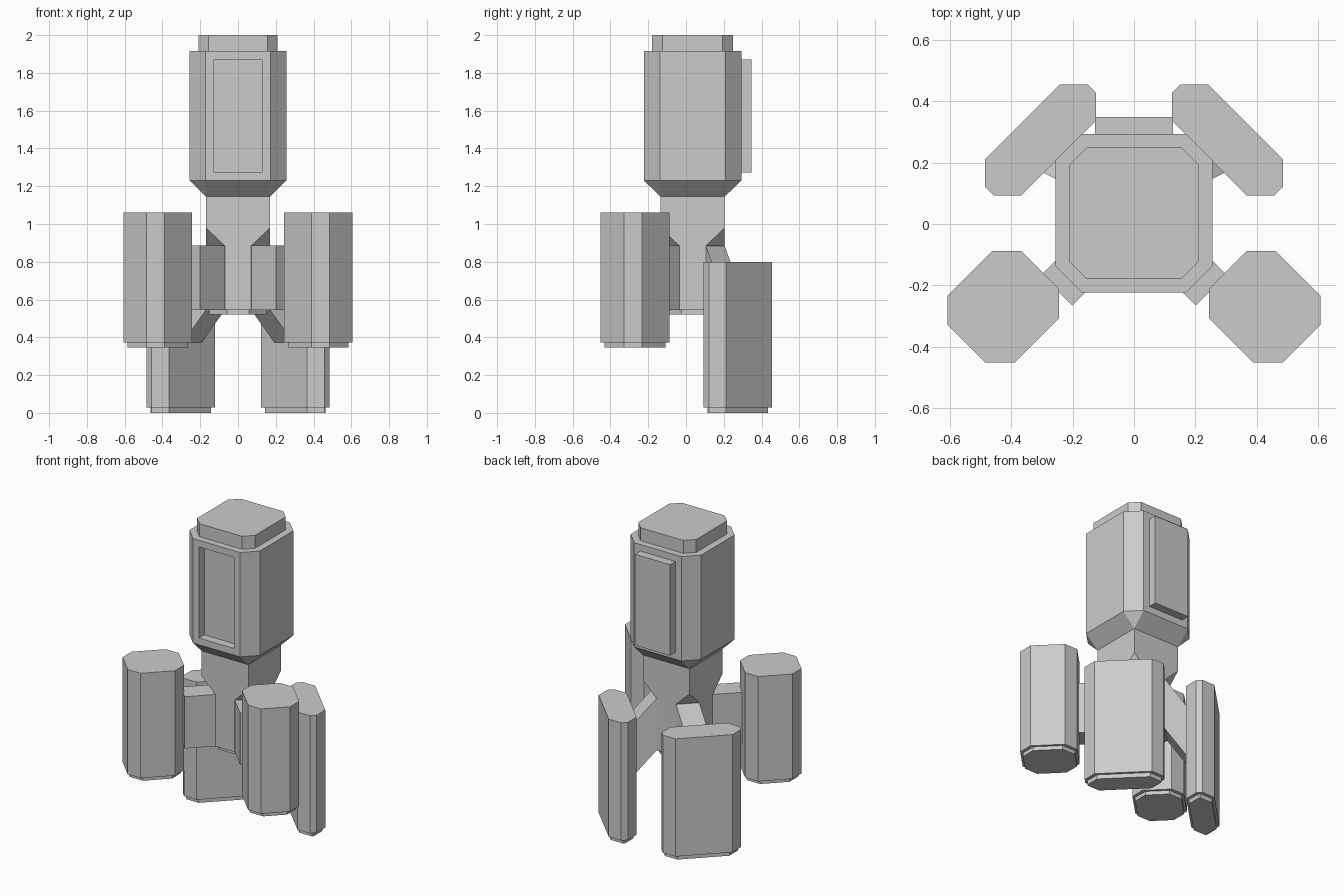
import bpy, bmesh
from mathutils import Vector

if "Cube" in bpy.data.objects:
    bpy.data.objects.remove(bpy.data.objects["Cube"])

GREY = bpy.data.materials.new("light_grey")
GREY.diffuse_color = (0.6, 0.6, 0.6, 1)
GREY.use_nodes = True
GREY.node_tree.nodes["Principled BSDF"].inputs["Base Color"].default_value = GREY.diffuse_color
S = 2 ** -0.5


def octagon(cx, cy, hx, hy, c):
    """Rectangle with cut corners, counter-clockwise."""
    pts = [(hx, -hy + c), (hx, hy - c), (hx - c, hy), (-hx + c, hy),
           (-hx, hy - c), (-hx, -hy + c), (-hx + c, -hy), (hx - c, -hy)]
    return [(cx + x, cy + y) for x, y in pts]


def loft(name, rings, edit=None):
    """Skin a closed solid through (outline, z) rings."""
    bm = bmesh.new()
    rows = [[bm.verts.new((x, y, z)) for x, y in ring] for ring, z in rings]
    n = len(rows[0])
    for a, b in zip(rows, rows[1:]):
        for i in range(n):
            j = (i + 1) % n
            bm.faces.new((a[i], a[j], b[j], b[i]))
    bm.faces.new(rows[0][::-1])
    bm.faces.new(rows[-1])
    bmesh.ops.remove_doubles(bm, verts=bm.verts, dist=1e-5)
    bmesh.ops.recalc_face_normals(bm, faces=bm.faces)
    if edit:
        edit(bm)
    return finish(name, bm)


def finish(name, bm):
    me = bpy.data.meshes.new(name)
    bm.to_mesh(me)
    bm.free()
    me.materials.append(GREY)
    ob = bpy.data.objects.new(name, me)
    bpy.context.collection.objects.link(ob)
    return ob


def panels(bm):
    """Sunken panel on the front of the head, raised panel on the back."""
    for side in (-1, 1):
        face = max((f for f in bm.faces if abs(f.normal.y) > 0.99),
                   key=lambda f: f.calc_center_median().y * side)
        bmesh.ops.inset_individual(bm, faces=[face], thickness=0.062)
        out = bmesh.ops.extrude_discrete_faces(bm, faces=[face])
        bmesh.ops.translate(bm, verts=out["faces"][0].verts, vec=(0, 0.055, 0))


def diagonal(ring, sx, sy):
    """Turn (outward, sideways) points into x, y of one diagonal quarter."""
    return [(sx * S * (u + v), sy * S * (u - v)) for u, v in ring]


CY = 0.035  # depth centre of the body

# Head, its cap, the neck and its foot plate
loft("head", [(octagon(0, CY, 0.17, 0.17, 0), 1.145),
              (octagon(0, CY, 0.256, 0.258, 0.085), 1.23),
              (octagon(0, CY, 0.256, 0.258, 0.085), 1.915)], panels)
loft("head_cap", [(octagon(0, CY, 0.21, 0.214, 0.055), 1.915),
                  (octagon(0, CY, 0.21, 0.214, 0.055), 2.0)])
loft("neck", [(octagon(0, CY, 0.17, 0.17, 0.1), 0.545),
              (octagon(0, CY, 0.17, 0.17, 0.1), 0.885),
              (octagon(0, CY, 0.17, 0.17, 0), 0.98),
              (octagon(0, CY, 0.17, 0.17, 0), 1.145)])
loft("neck_plate", [(octagon(0, CY, 0.15, 0.15, 0.092), 0.52),
                    (octagon(0, CY, 0.15, 0.15, 0.092), 0.545)])


def pod(name, sx, sy, shape, z0, z1, foot):
    """Upright pod with a slightly smaller sole."""
    u, v, hu, hv, c = shape
    loft(name, [(diagonal(octagon(u, v, hu, hv, c), sx, sy), z0),
                (diagonal(octagon(u, v, hu, hv, c), sx, sy), z1)])
    sole = diagonal(octagon(u, v, hu - 0.015, hv - 0.015, c), sx, sy)
    loft(name + "_sole", [(sole, z0 - foot), (sole, z0)])


def arm(name, sx, sy, u0, v0, u1, v1, drop):
    """Box beam from a neck corner to a pod, sheared sideways and down."""
    h = 0.0707
    rings = []
    bm = bmesh.new()
    for u, v, dz in ((u0, v0, 0), (u1, v1, -drop)):
        plan = diagonal([(u, v - h), (u, v + h)], sx, sy)
        (ax, ay), (bx, by) = plan
        rings.append([bm.verts.new(p) for p in (
            (ax, ay, 0.545 + dz), (bx, by, 0.545 + dz),
            (bx, by, 0.885 + dz), (ax, ay, 0.885 + dz))])
    a, b = rings
    for i in range(4):
        j = (i + 1) % 4
        bm.faces.new((a[i], a[j], b[j], b[i]))
    bm.faces.new(a[::-1])
    bm.faces.new(b)
    bmesh.ops.recalc_face_normals(bm, faces=bm.faces)
    finish(name, bm)


# Front pods, rear legs and the beams that carry them
for sx, side in ((-1, "left"), (1, "right")):
    pod("front_pod_" + side, sx, -1, (0.492, 0.11, 0.17, 0.154, 0.067),
        0.372, 1.06, 0.025)
    arm("front_arm_" + side, sx, -1, 0.14, 0.0257, 0.33, 0.0257, 0)
    pod("rear_leg_" + side, sx, 1, (0.409, 0.021, 0.084, 0.236, 0.064),
        0.028, 0.8, 0.028)
    arm("rear_arm_" + side, sx, 1, 0.194, -0.0247, 0.33, 0.021, 0.18)
